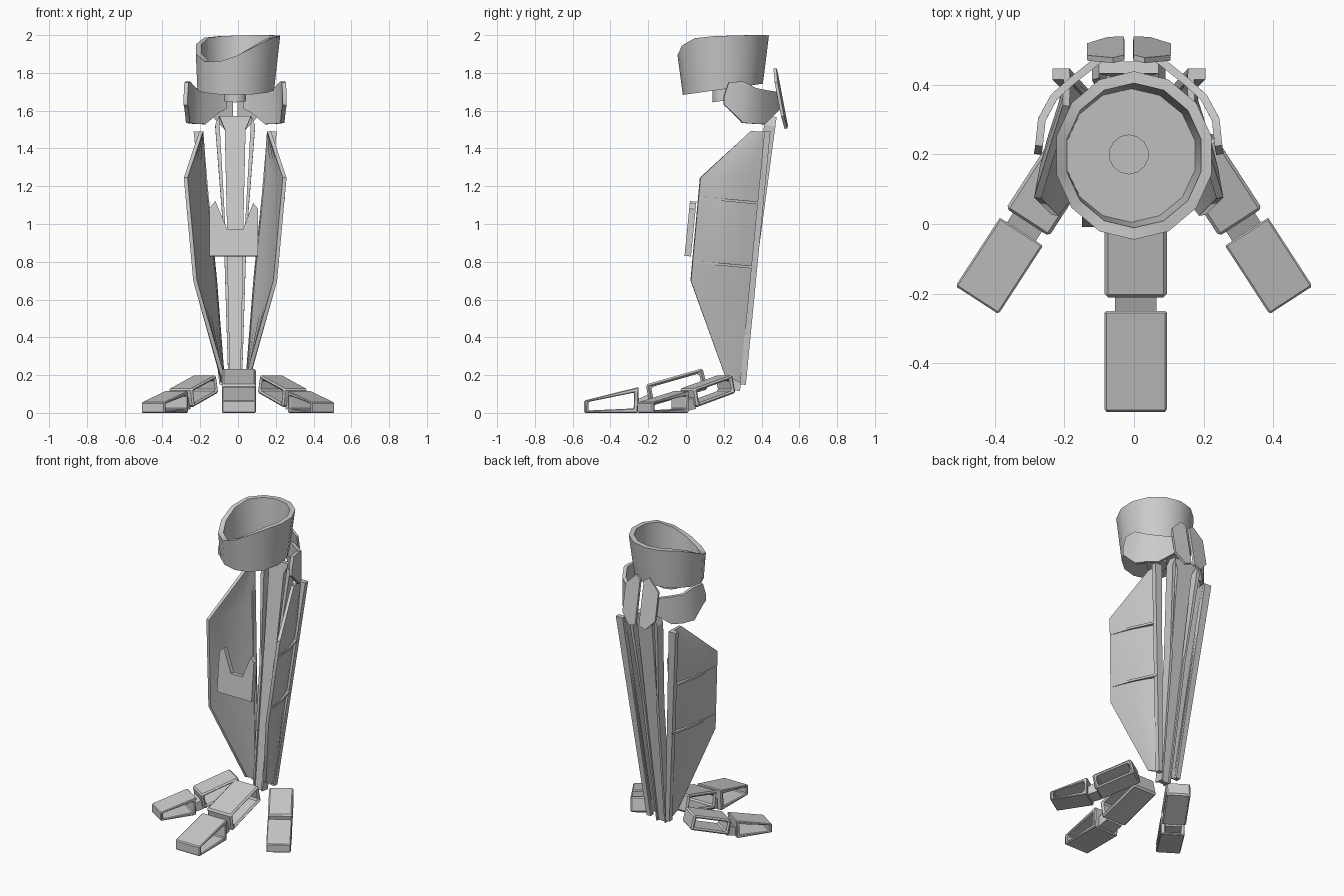
import bpy, bmesh, math
from mathutils import Vector, Matrix

if "Cube" in bpy.data.objects:
    bpy.data.objects.remove(bpy.data.objects["Cube"])

CX = -0.015  # centre line of the shin parts


def make(name, verts, faces, x=0.0, thick=0, mirror=False, smooth=False, bevel=0):
    me = bpy.data.meshes.new(name)
    me.from_pydata([tuple(v) for v in verts], [], faces)
    bm = bmesh.new()
    bm.from_mesh(me)
    bmesh.ops.recalc_face_normals(bm, faces=bm.faces)
    bm.to_mesh(me)
    bm.free()
    ob = bpy.data.objects.new(name, me)
    bpy.context.collection.objects.link(ob)
    ob.location.x = x
    if thick:
        m = ob.modifiers.new("thickness", 'SOLIDIFY')
        m.thickness = thick
        m.offset = 0
        m.use_even_offset = True
    if bevel:
        m = ob.modifiers.new("bevel", 'BEVEL')
        m.width = bevel
        m.segments = 1
    if mirror:
        ob.modifiers.new("mirror", 'MIRROR')
    if smooth:
        bpy.ops.object.select_all(action='DESELECT')
        ob.select_set(True)
        bpy.context.view_layer.objects.active = ob
        bpy.ops.object.convert(target='MESH')
        bpy.ops.object.shade_smooth_by_angle()
    return ob


def grid(rows):
    n = len(rows[0])
    verts = [p for r in rows for p in r]
    faces = [(i * n + j, i * n + j + 1, (i + 1) * n + j + 1, (i + 1) * n + j)
             for i in range(len(rows) - 1) for j in range(n - 1)]
    return verts, faces


def plate(name, outline, yfun, thick, mirror=False):
    verts = [(x, yfun(x, z), z) for x, z in outline]
    make(name, verts, [tuple(range(len(verts)))], CX, thick, mirror)


# knee cup: lathed 14-sided wall with slanted rim, floor and neck socket
N = 14


def rim(a):
    t = 0.6 * math.cos(a) + 0.8 * math.sin(a)
    return 1.99 + 0.01 * t - 0.08 * max(0, .25 - t) ** 2


def cup_ring(rx, ry, cx, cy, base):
    out = []
    for i in range(N):
        a = 2 * math.pi * (i + 0.5) / N
        y = cy + ry * math.sin(a)
        z = rim(a) if base is None else base + 0.14 * (y - 0.195)
        out.append((cx + rx * math.cos(a), y, z))
    return out


rings = [cup_ring(.06, .06, CX, .2, 1.652), cup_ring(.06, .06, CX, .2, 1.715),
         cup_ring(.208, .212, -.012, .195, 1.713), cup_ring(.229, .242, 0, .197, None),
         cup_ring(.198, .208, 0, .197, None), cup_ring(.188, .192, -.008, .197, 1.735),
         cup_ring(.056, .056, CX, .2, 1.735), cup_ring(.056, .056, CX, .2, 1.675)]
verts = [p for r in rings for p in r]
faces = [(k * N + i, k * N + (i + 1) % N, (k + 1) * N + (i + 1) % N, (k + 1) * N + i)
         for k in range(len(rings) - 1) for i in range(N)]
faces += [tuple(range(N)), tuple(range((len(rings) - 1) * N, len(rings) * N))]
make("knee_cup", verts, faces, smooth=True)

# collar wings bent around the neck: (half x, y, z low, z high)
wing = [(.262, .2, 1.63, 1.675), (.258, .225, 1.61, 1.75), (.25, .30, 1.535, 1.755),
        (.215, .365, 1.53, 1.72), (.165, .41, 1.528, 1.71), (.09, .47, 1.59, 1.70),
        (.05, .49, 1.61, 1.695)]
v, f = grid([[(x, y, a), (x, y, b)] for x, y, a, b in wing])
make("collar_wings", v, f, CX, .022, True, smooth=True)

# pair of leaning plates at the back of the collar
plate("back_plates", [(.013, 1.80), (.045, 1.825), (.12, 1.75), (.12, 1.57),
                      (.06, 1.505), (.013, 1.52)],
      lambda x, z: .475 + (1.825 - z) * .19 - .1 * x, .016, True)

# shin shells: front and back edge per level with a slight bulge
front = [(.18, .34, 1.49), (.262, .075, 1.245), (.212, .025, .70), (.068, .205, .2)]
back = [(.178, .435, 1.49), (.16, .41, 1.25), (.105, .36, .70), (.062, .305, .15)]
bulge = [0, .014, .014, .004]
rows = []
for p, q, b in zip(front, back, bulge):
    p, q = Vector(p), Vector(q)
    rows.append([p.lerp(q, t) + Vector((b * 4 * t * (1 - t), 0, 0)) for t in (0, .25, .5, .75, 1)])
v, f = grid(rows)
make("shin_shells", v, f, CX, .02, True, smooth=True)


def edge_at(line, z):
    for a, b in zip(line, line[1:]):
        if z >= b[2] or b is line[-1]:
            return Vector(a).lerp(Vector(b), (a[2] - z) / (a[2] - b[2]))


# lip along the rear edge of each shell
v = []
for z, w in ((1.49, .05), (.15, .03)):
    q = edge_at(back, z)
    v += [(q.x - .008, q.y - .02, z), (q.x + w - .008, q.y - .02, z),
          (q.x + w - .008, q.y + .012, z), (q.x - .008, q.y + .012, z)]
box = [(0, 1, 2, 3), (4, 5, 6, 7), (0, 1, 5, 4), (1, 2, 6, 5), (2, 3, 7, 6), (3, 0, 4, 7)]
make("shell_lips", v, box, CX, mirror=True)

# tapered fins across the outside of the shells
for i, z in enumerate((1.14, .80)):
    p, q = edge_at(front, z), edge_at(back, z - .03)
    pts = [p + Vector((.011, .01, 0)), p.lerp(q, .5) + Vector((.036, 0, 0)),
           q + Vector((.036, 0, 0)), q]
    make("shell_fin_%d" % (i + 1), pts, [(0, 1, 2, 3)], CX, .014, True)

# slotted rear column
col = lambda x, z: .45 - (1.57 - z) * .134
plate("column_centre", [(-.085, 1.57), (.085, 1.57), (.055, 1.5), (.042, .93), (-.042, .93),
                        (-.055, 1.5)], col, .035)
plate("column_rails", [(.085, 1.57), (.106, 1.52), (.060, .93), (.035, .12), (.025, .12),
                       (.042, .93), (.053, 1.0), (.082, 1.52)], col, .06, True)
plate("column_lower", [(-.05, .94), (.05, .94), (.03, .12), (-.03, .12)], col, .035)

# notched bracket across the front of the shells
plate("front_bracket", [(-.135, .83), (-.135, 1.085), (-.105, 1.12), (-.042, .97), (.042, .97),
                        (.095, 1.11), (.12, 1.08), (.12, .83)],
      lambda x, z: .009 + (z - .83) * .1, .034)


# toe segments: side profile with a window, extruded across the toe
def window_prism(name, prof, width, mat):
    a, b, c, d = [Vector((0, y, z)) for y, z in prof]
    inner = [a.lerp(b, u).lerp(d.lerp(c, u), w)
             for u, w in ((.08, .18), (.92, .18), (.92, .82), (.08, .82))]
    loop = [a, b, c, d] + inner
    verts = [mat @ (p + Vector((s * width / 2, 0, 0))) for s in (-1, 1) for p in loop]
    faces = []
    for i in range(4):
        j = (i + 1) % 4
        faces += [(i, j, j + 4, i + 4), (i + 8, j + 8, j + 12, i + 12),
                  (i, j, j + 8, i + 8), (i + 4, j + 4, j + 12, i + 12)]
    make(name, verts, faces, bevel=.012)


def toe(name, mat):
    window_prism(name + "_tip", [(-.54, 0), (-.255, 0), (-.25, .137), (-.54, .065)], .18, mat)
    window_prism(name + "_base", [(-.19, .035), (.115, .125), (.088, .236), (-.213, .15)], .18, mat)
    prof = [(-.262, .01), (-.18, .025), (-.195, .1), (-.262, .07)]
    v = [mat @ Vector((s, y, z)) for s in (-.06, .06) for y, z in prof]
    make(name + "_joint", v, box)


toe("middle_toe", Matrix.Translation((.005, 0, 0)))
for side, label in ((1, "right_toe"), (-1, "left_toe")):
    toe(label, Matrix.Translation((side * .169, .216, 0))
        @ Matrix.Rotation(side * math.radians(33), 4, 'Z')
        @ Matrix.Diagonal((.82, .81, .85, 1)) @ Matrix.Translation((0, -.1, 0)))
